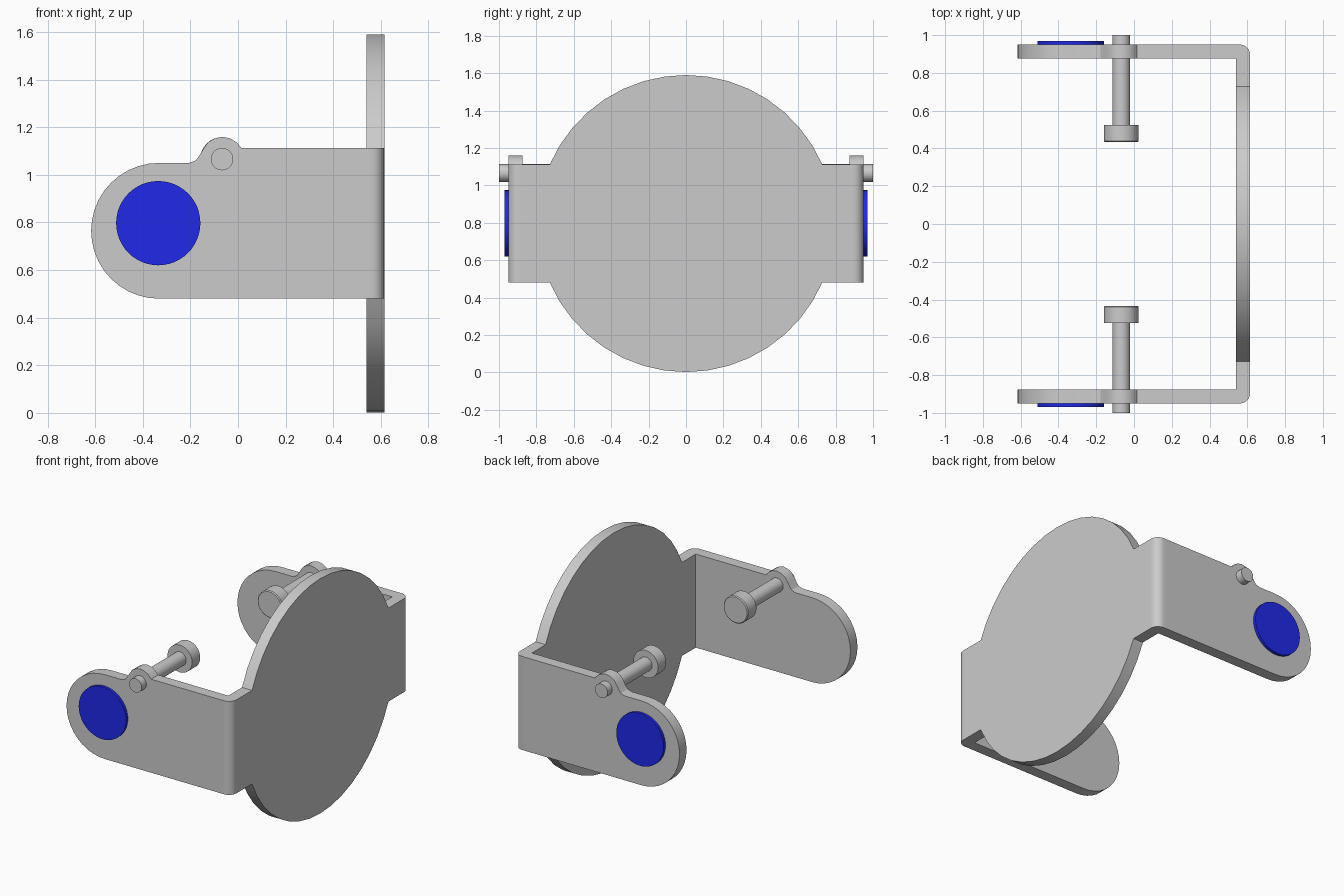
import bpy, bmesh
from math import pi, sin, cos, asin, sqrt
from mathutils import Matrix

if "Cube" in bpy.data.objects:
    bpy.data.objects.remove(bpy.data.objects["Cube"])

X0, X1 = 0.54, 0.615        # back plate thickness
Y0, Y1 = 0.875, 0.95        # arm thickness
Z0, Z1 = 0.48, 1.112        # arm height


def arc(cx, cy, r, a, b, n):
    return [(cx + r * cos(a + (b - a) * i / n), cy + r * sin(a + (b - a) * i / n))
            for i in range(n + 1)]


def prism(bm, pts, w0, w1, place, skip=()):
    """Extrude a 2D outline from w0 to w1, leaving out the listed side walls."""
    lo = [bm.verts.new(place(u, v, w0)) for u, v in pts]
    hi = [bm.verts.new(place(u, v, w1)) for u, v in pts]
    bm.faces.new(lo)
    bm.faces.new(hi)
    n = len(pts)
    for i in range(n):
        if i not in skip:
            j = (i + 1) % n
            bm.faces.new((lo[i], lo[j], hi[j], hi[i]))


def finish(bm, name, mat=None):
    bmesh.ops.remove_doubles(bm, verts=bm.verts, dist=1e-4)
    bmesh.ops.recalc_face_normals(bm, faces=bm.faces)
    me = bpy.data.meshes.new(name)
    bm.to_mesh(me)
    bm.free()
    ob = bpy.data.objects.new(name, me)
    bpy.context.collection.objects.link(ob)
    if mat:
        me.materials.append(mat)
    bpy.ops.object.select_all(action='DESELECT')
    ob.select_set(True)
    bpy.context.view_layer.objects.active = ob
    bpy.ops.object.shade_smooth_by_angle(angle=pi / 6)
    return ob


def lathe_y(bm, x, z, profile, side, n):
    """Closed turned shape along y, from (radius, y) rings."""
    rings = [[bm.verts.new((x + r * cos(2 * pi * i / n), side * y, z + r * sin(2 * pi * i / n)))
              for i in range(n)] for r, y in profile]
    bm.faces.new(rings[0])
    bm.faces.new(rings[-1])
    for a, b in zip(rings, rings[1:]):
        for i in range(n):
            j = (i + 1) % n
            bm.faces.new((a[i], a[j], b[j], b[i]))


# Folded bracket: round back plate with tabs, two bends and two arms, welded together
bm = bmesh.new()
R, CZ = 0.794, 0.796
a = asin((Z1 - CZ) / R)
upper = arc(0, CZ, R, a, pi - a, 16)
lower = arc(0, CZ, R, pi + a, 2 * pi - a, 16)
plate = [(Y0, Z0), (Y0, Z1)] + upper + [(-Y0, Z1), (-Y0, Z0)] + lower
prism(bm, plate, X0, X1, lambda u, v, w: (w, u, v), skip=(0, 2 + len(upper)))

bump = [(0.015, Z1), (-0.005, 1.136), (-0.033, 1.153), (-0.065, 1.16), (-0.098, 1.153),
        (-0.126, 1.136), (-0.146, 1.108), (-0.163, 1.079), (-0.178, 1.06), (-0.205, 1.05)]
arm = [(X0, Z0), (X0, Z1)] + bump + arc(-0.332, 0.765, 0.285, pi / 2, 3 * pi / 2, 20)
arm[-1] = (-0.332, Z0)
bend = [(X0, Y0)] + [(X1, Y0)] + arc(X1 - 0.055, Y1 - 0.055, 0.055, 0, pi / 2, 6) + [(X0, Y1)]
for s in (1, -1):
    prism(bm, arm, Y0, Y1, lambda u, v, w: (u, s * w, v), skip=(0,))
    prism(bm, bend, Z0, Z1, lambda u, v, w: (u, s * v, w), skip=(0, len(bend) - 1))
finish(bm, "bracket")

blue = bpy.data.materials.new("blue")
blue.diffuse_color = (0.014, 0.022, 0.8, 1)
blue.use_nodes = True
blue.node_tree.nodes["Principled BSDF"].inputs["Base Color"].default_value = blue.diffuse_color

for s, side in ((-1, "front"), (1, "back")):
    # Blue round pad on the outer face of each arm
    bm = bmesh.new()
    lathe_y(bm, -0.335, 0.797, [(0.177, 0.94), (0.177, 0.97)], s, 48)
    finish(bm, side + "_pad", blue)
    # Pin through the arm with a head on its inner end
    bm = bmesh.new()
    lathe_y(bm, -0.067, 1.066,
            [(0.086, 0.433), (0.092, 0.439), (0.092, 0.525), (0.047, 0.525), (0.047, 1.0)], s, 32)
    finish(bm, side + "_pin")
